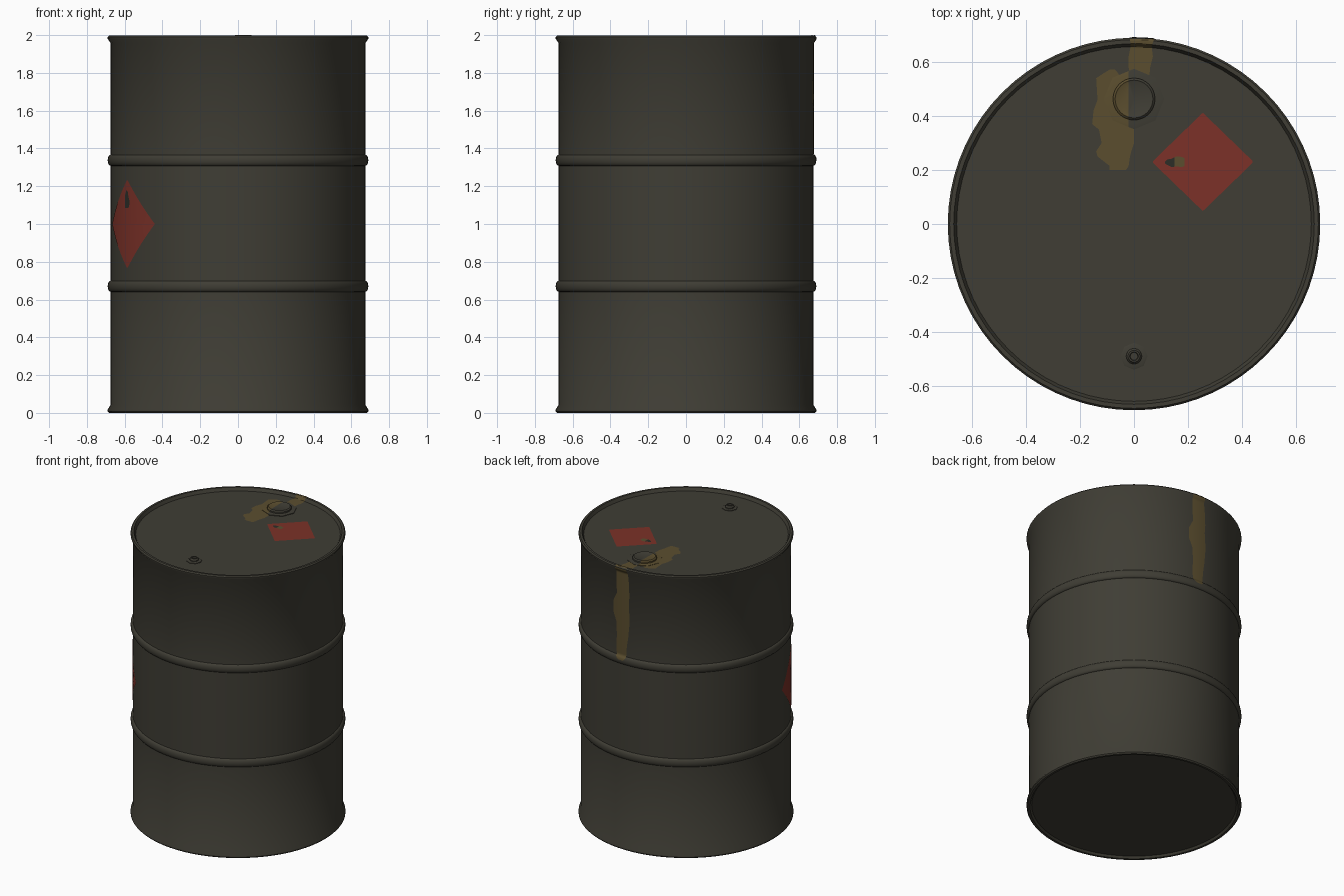
import bpy, bmesh, math

if "Cube" in bpy.data.objects:
    bpy.data.objects.remove(bpy.data.objects["Cube"])

def material(name, rgb):
    m = bpy.data.materials.new(name)
    m.diffuse_color = (*rgb, 1)
    m.use_nodes = True
    m.node_tree.nodes["Principled BSDF"].inputs["Base Color"].default_value = m.diffuse_color
    return m

OLIVE = material("dark_olive_paint", (0.050, 0.047, 0.035))
RED = material("red_label", (0.200, 0.031, 0.021))
RUST = material("rust_stain", (0.105, 0.076, 0.028))
BLACK = material("label_symbol", (0.025, 0.026, 0.020))

def finish(name, bm, mats, smooth=True):
    me = bpy.data.meshes.new(name)
    bm.to_mesh(me)
    bm.free()
    ob = bpy.data.objects.new(name, me)
    bpy.context.collection.objects.link(ob)
    for m in mats:
        me.materials.append(m)
    if smooth:
        bpy.ops.object.select_all(action='DESELECT')
        ob.select_set(True)
        bpy.context.view_layer.objects.active = ob
        bpy.ops.object.shade_smooth_by_angle(angle=math.radians(35))
    return ob

def lathe(profile, n, cx=0, cy=0):
    """Revolve (radius, z) points; zero radius ends become poles."""
    bm = bmesh.new()
    rings = []
    for r, z in profile:
        if r == 0:
            rings.append([bm.verts.new((cx, cy, z))] * n)
        else:
            rings.append([bm.verts.new((cx + r * math.cos(2 * math.pi * i / n),
                                        cy + r * math.sin(2 * math.pi * i / n), z)) for i in range(n)])
    for a, b in zip(rings, rings[1:]):
        for i in range(n):
            j = (i + 1) % n
            bm.faces.new(list(dict.fromkeys((a[i], a[j], b[j], b[i]))))
    return bm

def interp(table, t):
    for (a, *p), (b, *q) in zip(table, table[1:]):
        if t <= b:
            k = max(0, (t - a) / (b - a))
            return [x + (y - x) * k for x, y in zip(p, q)]
    return list(table[-1][1:])

# drum shell: rim flares, two rolling hoops, recessed ends
def hoop(z):
    return [(0.675 + 0.015 * math.sin(math.pi * k / 8), z - 0.029 * math.cos(math.pi * k / 8)) for k in range(9)]

outer = ([(0.683, 0.0), (0.69, 0.008), (0.69, 0.018), (0.675, 0.042)] + hoop(0.67) + hoop(1.337)
         + [(0.675, 1.958), (0.69, 1.980), (0.69, 1.990), (0.683, 1.998)])
LID = 1.976
top = [(0.668, 1.998), (0.657, LID), (0, LID)]
bottom = [(0, 0.014), (0.657, 0.014), (0.668, 0.0)]
finish("drum_shell", lathe(bottom + outer + top, 72), [OLIVE])

# surface lookups used to lay thin plates on the drum
side_table = [(z, r) for r, z in outer]
lid_table = [(0, LID), (0.657, LID), (0.668, 1.998), (0.683, 1.998), (0.692, 1.988)]

def on_side(angle, z, off):
    r = interp(side_table, z)[0] + off
    return (r * math.cos(angle), r * math.sin(angle), z)

def on_lid(x, y, off):
    return (x, y, interp(lid_table, math.hypot(x, y))[0] + off)

def plate(name, rows, place, mats, steps=40, cols=8, rule=None):
    """Thin sheet from rows of (v, low u, high u), laid with place(u, v)."""
    bm = bmesh.new()
    v0, v1 = rows[0][0], rows[-1][0]
    levels = sorted({v0 + (v1 - v0) * i / steps for i in range(steps + 1)} | {r[0] for r in rows})
    grid = []
    for v in levels:
        lo, hi = interp(rows, v)
        grid.append([bm.verts.new(place(lo + (hi - lo) * j / cols, v)) for j in range(cols + 1)])
    for i, (a, b) in enumerate(zip(grid, grid[1:])):
        for j in range(cols):
            f = bm.faces.new((a[j], a[j + 1], b[j + 1], b[j]))
            if rule:
                f.material_index = rule((levels[i] + levels[i + 1]) / 2)
    bm.normal_update()
    f = max(bm.faces, key=lambda f: f.calc_area())
    c = f.calc_center_median()
    out = f.normal.z if abs(f.normal.z) > 0.7 else f.normal.x * c.x + f.normal.y * c.y
    if out < 0:
        bmesh.ops.reverse_faces(bm, faces=bm.faces[:])
    return finish(name, bm, mats)

# warning labels: a diamond with a small flame near its upper corner
diamond = [(-0.98, -0.02, 0.02), (-0.96, -0.04, 0.04), (0, -0.97, 0.97), (0.96, -0.04, 0.04), (0.98, -0.02, 0.02)]
flame = [(0.36, -0.08, 0.07), (0.42, -0.10, 0.10), (0.52, -0.09, 0.11), (0.62, -0.10, 0.06),
         (0.70, -0.06, 0.05), (0.75, -0.03, 0.0)]
SIDE_A = math.radians(210)

def side_label(off):
    return lambda u, v: on_side(SIDE_A + u * 0.236 / 0.675, 1.0 + v * 0.236, off)

def lid_label(off):
    return lambda u, v: on_lid(0.255 - v * 0.188, 0.23 + u * 0.188, off)

plate("side_label", diamond, side_label(0.002), [RED])
plate("side_label_flame", flame, side_label(0.004), [BLACK], 10, 4)
plate("lid_label", diamond, lid_label(0.002), [RED])
plate("lid_label_flame", flame, lid_label(0.004), [RUST, BLACK], 10, 4, lambda v: int(v > 0.56))

# rust: patch beside the bung, streak to the rim, run down the back
patch = [(0.20, -0.09, -0.03), (0.215, -0.09, -0.02), (0.25, -0.135, -0.015), (0.27, -0.14, -0.01),
         (0.30, -0.12, 0.0), (0.35, -0.13, 0.0), (0.37, -0.155, -0.01), (0.42, -0.15, -0.02),
         (0.46, -0.135, -0.04), (0.54, -0.14, -0.05), (0.56, -0.11, -0.06), (0.572, -0.09, -0.07)]
streak = [(0.53, -0.01, 0.055), (0.58, -0.02, 0.06), (0.62, -0.02, 0.07), (0.66, -0.012, 0.065), (0.685, -0.015, 0.075)]
run = [(1.34, 0.01, 0.05), (1.36, -0.005, 0.07), (1.44, -0.01, 0.075), (1.50, -0.02, 0.07), (1.60, -0.03, 0.075),
       (1.66, -0.03, 0.10), (1.74, -0.025, 0.10), (1.80, -0.03, 0.07), (1.90, -0.025, 0.075), (1.99, -0.015, 0.075)]
plate("lid_rust_patch", patch, lambda u, v: on_lid(u, v, 0.002), [RUST])
plate("lid_rust_streak", streak, lambda u, v: on_lid(u, v, 0.002), [RUST])
plate("side_rust_run", run, lambda u, v: on_side(math.pi / 2 - u / 0.675, v, 0.002), [RUST], 80)

# bungs: eight-sided flange with a round plug
def stained(name, bm, x_cut):
    bmesh.ops.bisect_plane(bm, geom=bm.verts[:] + bm.edges[:] + bm.faces[:],
                           plane_co=(x_cut, 0, 0), plane_no=(1, 0, 0))
    for f in bm.faces:
        f.material_index = int(f.calc_center_median().x < x_cut)
    finish(name, bm, [OLIVE, RUST])

stained("large_bung_flange", lathe([(0.112, LID - 0.002), (0.112, LID + 0.004), (0.100, LID + 0.006),
                                    (0, LID + 0.006)], 8, 0, 0.463), -0.02)
stained("large_bung_plug", lathe([(0.078, LID), (0.078, 1.992), (0.070, 1.999), (0.066, 1.997), (0, 1.997)],
                                 32, 0, 0.463), -0.02)
finish("small_bung_flange", lathe([(0.050, LID - 0.002), (0.050, LID + 0.004), (0.044, LID + 0.006),
                                   (0, LID + 0.006)], 8, 0, -0.49), [OLIVE])
finish("small_bung_plug", lathe([(0.029, LID), (0.029, 1.988), (0.024, 1.993), (0.022, 1.999), (0.016, 1.999),
                                 (0.014, 1.990), (0, 1.990)], 24, 0, -0.49), [OLIVE])
